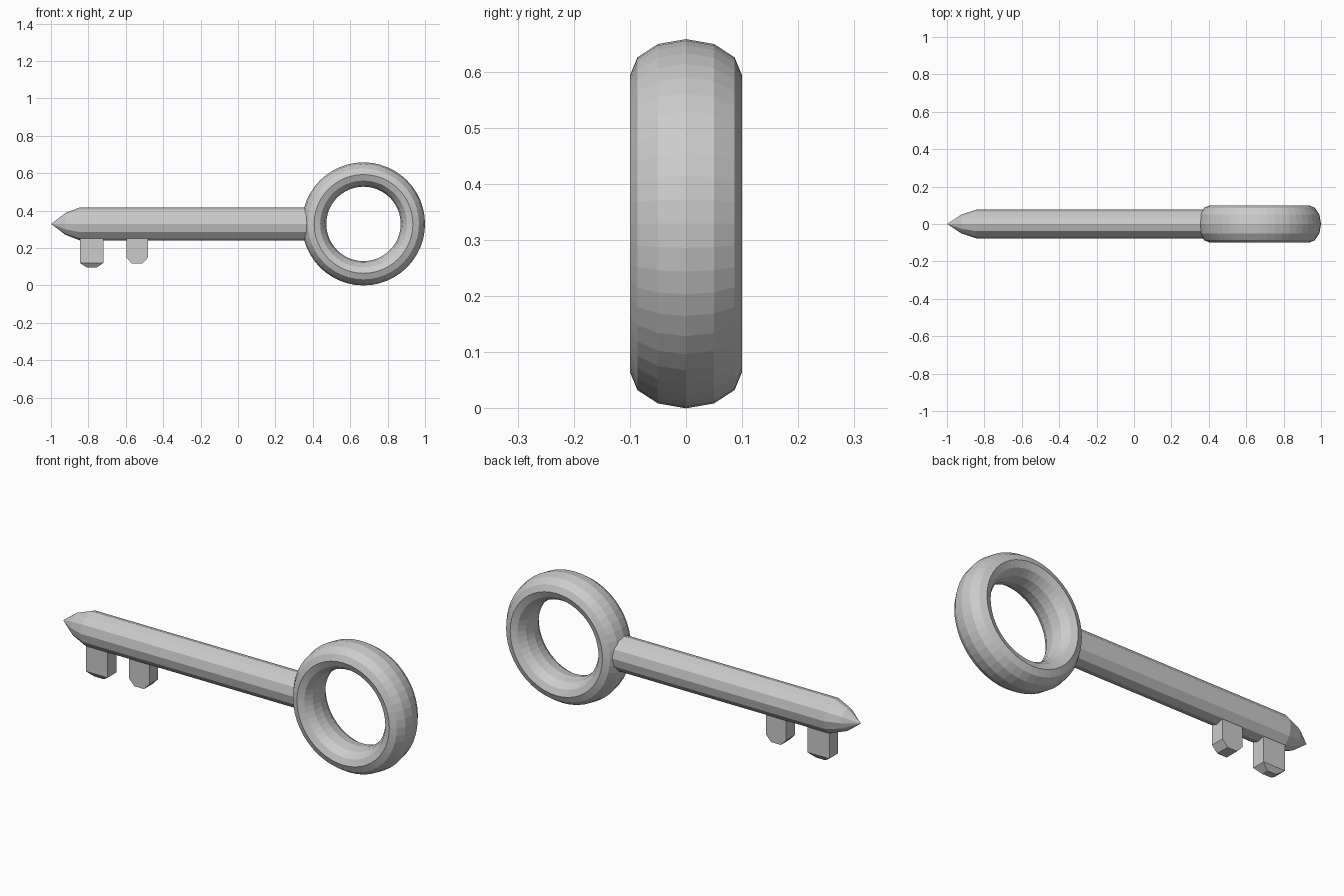
import bpy, bmesh
from math import sin, cos, pi

if "Cube" in bpy.data.objects:
    bpy.data.objects.remove(bpy.data.objects["Cube"])

CZ = 0.329  # height of the key axis


def loft(name, rings, wrap=False):
    """Skin matching rings of points; cap the ends or wrap into a loop."""
    bm = bmesh.new()
    loops = [[bm.verts.new(p) for p in ring] for ring in rings]
    n = len(loops[0])
    pairs = list(zip(loops, loops[1:]))
    if wrap:
        pairs.append((loops[-1], loops[0]))
    for a, b in pairs:
        for i in range(n):
            j = (i + 1) % n
            bm.faces.new((a[i], a[j], b[j], b[i]))
    if not wrap:
        bm.faces.new(loops[0])
        bm.faces.new(loops[-1])
    bmesh.ops.remove_doubles(bm, verts=bm.verts, dist=1e-5)
    bmesh.ops.recalc_face_normals(bm, faces=bm.faces)
    mesh = bpy.data.meshes.new(name)
    bm.to_mesh(mesh)
    bm.free()
    obj = bpy.data.objects.new(name, mesh)
    bpy.context.collection.objects.link(obj)
    return obj


# Bow: torus with an elliptical twelve-sided section
bow = []
for i in range(48):
    a = 2 * pi * i / 48
    ring = []
    for k in range(12):
        t = 2 * pi * k / 12
        r = 0.264 + 0.065 * cos(t)
        ring.append((0.671 + r * cos(a), 0.1 * sin(t), CZ + r * sin(a)))
    bow.append(ring)
loft("bow_ring", bow, wrap=True)


# Shaft: slightly oval rod with a two-step pointed tip
def oval(x, f):
    return [(x, 0.077 * f * sin(2 * pi * k / 12), CZ + 0.089 * f * cos(2 * pi * k / 12))
            for k in range(12)]


loft("shaft", [oval(-0.998, 0.01), oval(-0.922, 0.66), oval(-0.843, 1), oval(0.40, 1)])


# Teeth: small blocks with chamfered lower ends
def tooth(name, x0, x1, z_chamfer, z_bottom, inset, y_bottom):
    def rect(a, b, y, z):
        return [(a, -y, z), (b, -y, z), (b, y, z), (a, y, z)]
    loft(name, [rect(x0, x1, 0.036, 0.30),
                rect(x0, x1, 0.036, z_chamfer),
                rect(x0 + inset, x1 - inset, y_bottom, z_bottom)])


tooth("front_tooth", -0.844, -0.720, 0.120, 0.096, 0.035, 0.018)
tooth("rear_tooth", -0.597, -0.482, 0.149, 0.117, 0.030, 0.036)
